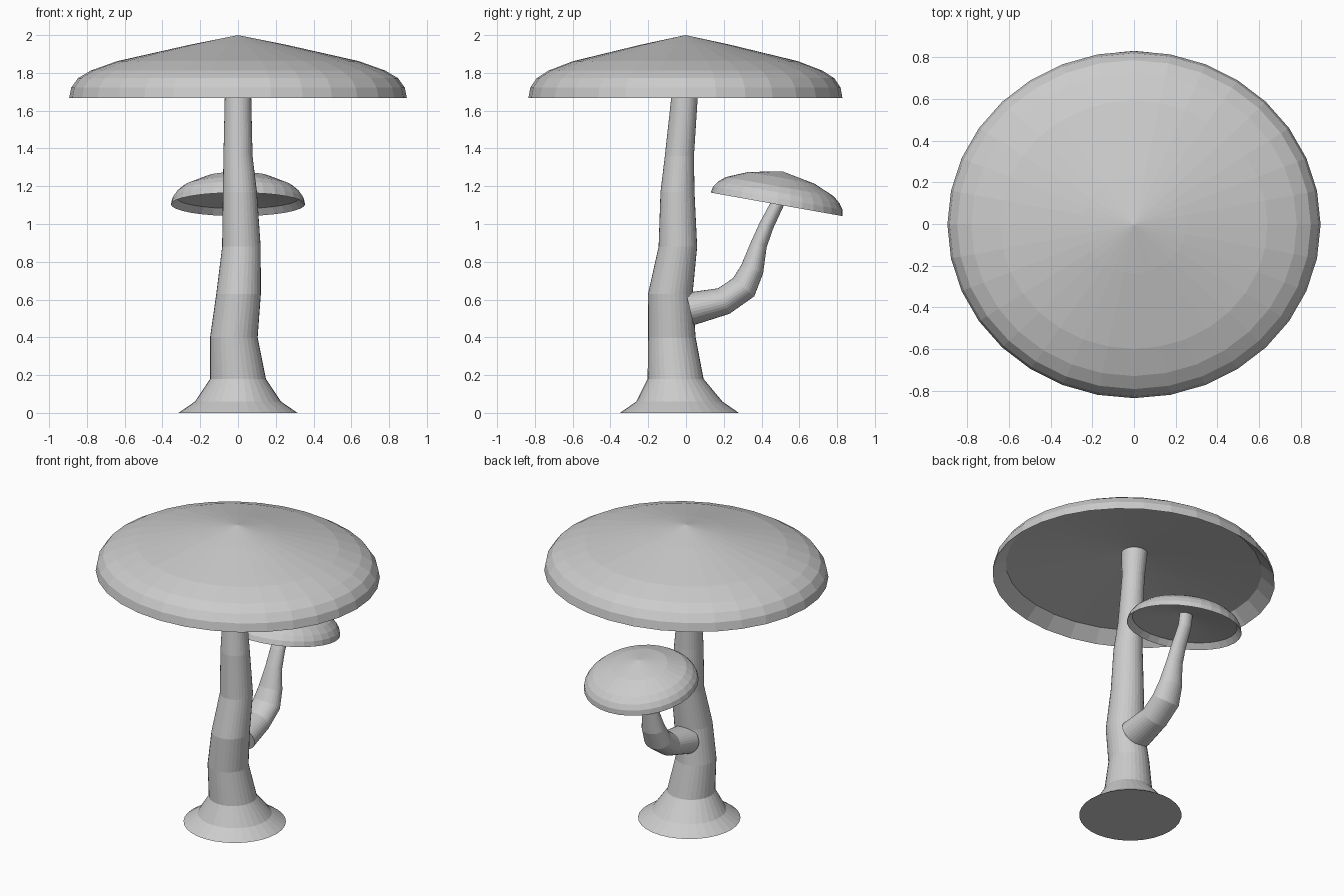
import bpy, bmesh, math
from mathutils import Vector, Matrix

SIDES = 32

if "Cube" in bpy.data.objects:
    bpy.data.objects.remove(bpy.data.objects["Cube"])

grey = bpy.data.materials.new("plain grey")
grey.use_nodes = True
GREY = (0.6, 0.6, 0.6, 1)
grey.diffuse_color = GREY
grey.node_tree.nodes["Principled BSDF"].inputs["Base Color"].default_value = GREY


def finish(bm, name):
    mesh = bpy.data.meshes.new(name)
    bm.to_mesh(mesh)
    bm.free()
    mesh.materials.append(grey)
    obj = bpy.data.objects.new(name, mesh)
    bpy.context.collection.objects.link(obj)
    return obj


def ring(bm, centre, rx, ry, u, v):
    angles = [2 * math.pi * i / SIDES for i in range(SIDES)]
    return [bm.verts.new(centre + u * rx * math.cos(a) + v * ry * math.sin(a))
            for a in angles]


def bridge(bm, low, high):
    for i in range(SIDES):
        j = (i + 1) % SIDES
        bm.faces.new((low[i], low[j], high[j], high[i]))


def stalk(name, sections, upright, widen):
    """Tube through (x, y, z, radius) sections, closed at both ends."""
    bm = bmesh.new()
    points = [Vector(s[:3]) for s in sections]
    rings = []
    for i, s in enumerate(sections):
        v = Vector((0, 1, 0))
        if not upright:
            # The bend lies in the x = 0 plane
            ahead = points[min(i + 1, len(points) - 1)] - points[i]
            behind = points[i] - points[max(i - 1, 0)]
            t = (ahead.normalized() + behind.normalized()).normalized()
            v = t.cross(Vector((1, 0, 0)))
        rings.append(ring(bm, points[i], s[3] * widen, s[3], Vector((1, 0, 0)), v))
    for low, high in zip(rings, rings[1:]):
        bridge(bm, low, high)
    bm.faces.new(list(reversed(rings[0])))
    bm.faces.new(rings[-1])
    return finish(bm, name)


def cap(name, profile, apex, ceiling, squash, centre, tilt):
    """Cap turned from (radius, height) points, with a recessed underside."""
    bm = bmesh.new()
    x, y, z = Vector((1, 0, 0)), Vector((0, 1, 0)), Vector((0, 0, 1))
    rings = [ring(bm, z * h, r, r * squash, x, y) for r, h in profile]
    for low, high in zip(rings, rings[1:]):
        bridge(bm, low, high)
    # Underside: sloping lip, then a shallow hollow
    radius, lip, middle = ceiling
    inner = ring(bm, z * lip, radius, radius * squash, x, y)
    bridge(bm, inner, rings[0])
    tip, hollow = bm.verts.new((0, 0, apex)), bm.verts.new((0, 0, middle))
    for i in range(SIDES):
        j = (i + 1) % SIDES
        bm.faces.new((rings[-1][i], rings[-1][j], tip))
        bm.faces.new((inner[j], inner[i], hollow))
    bm.transform(Matrix.Translation(centre) @ Matrix.Rotation(tilt, 4, "X"))
    return finish(bm, name)


# Main stalk with flared foot
stalk("main_stalk", [
    (0, -.035, 0, .315), (0, -.035, .06, .228), (0, -.055, .18, .148),
    (-.022, -.075, .4, .126), (.003, -.083, .63, .118),
    (.018, -.043, .88, .102), (.01, -.045, 1.17, .09),
    (0, -.035, 1.36, .077), (0, -.008, 1.67, .07), (0, .005, 1.85, .08)], True, 1)

# Side stalk growing from the back
stalk("side_stalk", [
    (0, .02, .55, .088), (0, .2, .592, .074), (0, .305, .665, .074),
    (0, .35, .76, .062), (0, .385, .89, .044), (0, .425, .99, .039),
    (0, .485, 1.11, .035), (0, .5, 1.19, .035)], False, 1.25)

# Caps
cap("main_cap", [(.894, 0), (.883, .055), (.847, .105), (.78, .145), (.64, .195),
                 (.25, .283)], .333, (.81, .075, .185), .93, (0, -.003, 1.667), 0)
cap("side_cap", [(.355, 0), (.348, .033), (.327, .064), (.29, .095),
                 (.177, .143)], .177, (.325, .035, .09), 1, (0, .48, 1.104),
    math.radians(-10.1))
